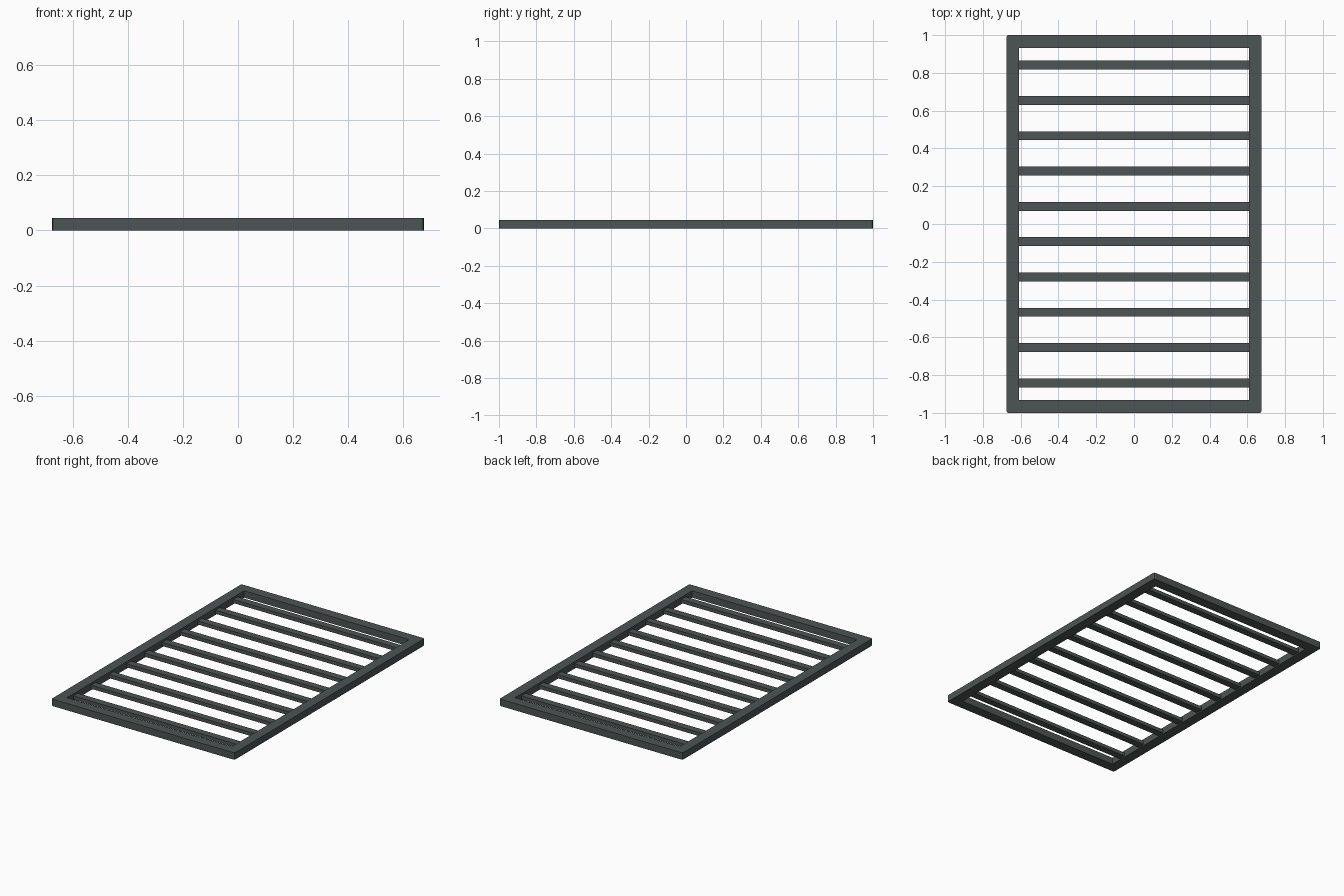
import bpy, bmesh

if "Cube" in bpy.data.objects:
    bpy.data.objects.remove(bpy.data.objects["Cube"])

HX, HY, H = 0.675, 1.0, 0.046      # outer half sizes and frame height
RAIL = 0.067                       # frame rail width
SLATS, PITCH, SLAT_W = 10, 0.187, 0.047
SLAT_Z0, SLAT_Z1 = 0.008, 0.032

mat = bpy.data.materials.new("dark_metal")
mat.diffuse_color = (0.075, 0.09, 0.088, 1)
mat.use_nodes = True
mat.node_tree.nodes["Principled BSDF"].inputs["Base Color"].default_value = mat.diffuse_color


def add_object(name, bm):
    bmesh.ops.recalc_face_normals(bm, faces=bm.faces)
    mesh = bpy.data.meshes.new(name)
    bm.to_mesh(mesh)
    bm.free()
    mesh.materials.append(mat)
    ob = bpy.data.objects.new(name, mesh)
    bpy.context.collection.objects.link(ob)
    return ob


# Rectangular frame: one closed ring with softened outer corners
bm = bmesh.new()
corners = [(-1, -1), (1, -1), (1, 1), (-1, 1)]
outer = [bm.verts.new((sx * HX, sy * HY, 0)) for sx, sy in corners]
inner = [bm.verts.new((sx * (HX - RAIL), sy * (HY - RAIL), 0)) for sx, sy in corners]
for i in range(4):
    j = (i + 1) % 4
    bm.faces.new((outer[i], outer[j], inner[j], inner[i]))
ring = bmesh.ops.extrude_face_region(bm, geom=bm.faces[:])
bmesh.ops.translate(bm, vec=(0, 0, H), verts=[v for v in ring["geom"] if isinstance(v, bmesh.types.BMVert)])
posts = [e for e in bm.edges
         if abs(e.verts[0].co.z - e.verts[1].co.z) > 0.01 and abs(e.verts[0].co.x) > HX - 0.01]
bmesh.ops.bevel(bm, geom=posts, offset=0.01, segments=2, profile=0.5, affect='EDGES')
add_object("frame", bm)

# Cross slats, set between the side rails
for k in range(SLATS):
    bm = bmesh.new()
    bmesh.ops.create_cube(bm, size=1)
    bmesh.ops.scale(bm, vec=(2 * (HX - RAIL) + 0.004, SLAT_W, SLAT_Z1 - SLAT_Z0), verts=bm.verts)
    y = (k - (SLATS - 1) / 2) * PITCH
    bmesh.ops.translate(bm, vec=(0, y, (SLAT_Z0 + SLAT_Z1) / 2), verts=bm.verts)
    add_object(f"slat_{k + 1}", bm)
